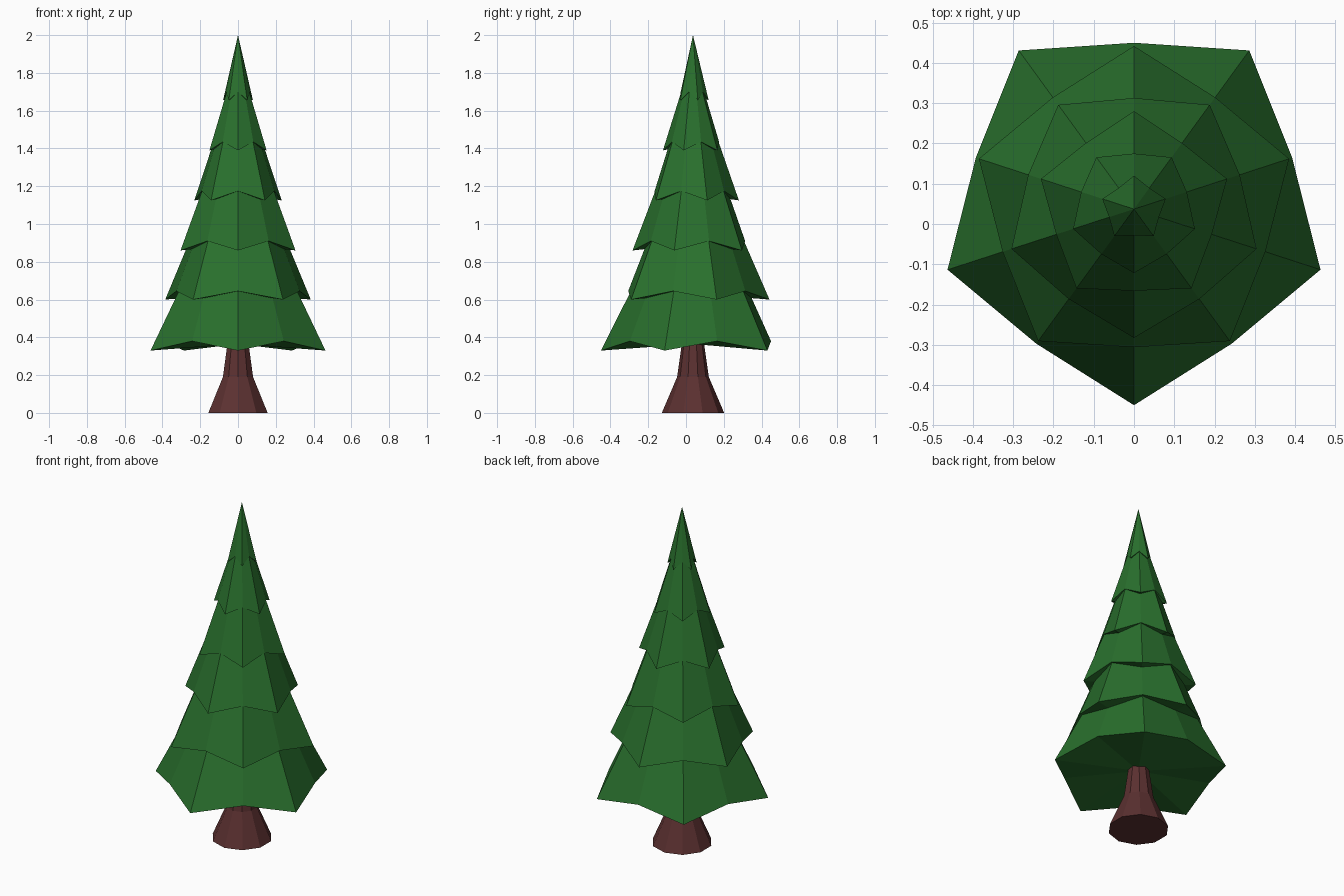
import bpy, bmesh
from math import sin, cos, pi

if "Cube" in bpy.data.objects:
    bpy.data.objects.remove(bpy.data.objects["Cube"])

CY = 0.037   # the tree axis sits slightly behind the origin
SIDES = 10


def material(name, rgb):
    m = bpy.data.materials.new(name)
    m.diffuse_color = (*rgb, 1)
    m.use_nodes = True
    m.node_tree.nodes["Principled BSDF"].inputs["Base Color"].default_value = m.diffuse_color
    return m


def build(name, bm, mat):
    bmesh.ops.recalc_face_normals(bm, faces=bm.faces)
    me = bpy.data.meshes.new(name)
    bm.to_mesh(me)
    bm.free()
    me.materials.append(mat)
    ob = bpy.data.objects.new(name, me)
    bpy.context.collection.objects.link(ob)
    return ob


def ring(bm, radii, heights, start):
    # ten-sided ring alternating between two radii and two heights
    verts = []
    for i in range(SIDES):
        a = start + i * 2 * pi / SIDES
        r, z = radii[i % 2], heights[i % 2]
        verts.append(bm.verts.new((r * cos(a), CY + r * sin(a), z)))
    return verts


def fan(bm, loop, z):
    centre = bm.verts.new((0, CY, z))
    for i in range(SIDES):
        bm.faces.new((loop[i], loop[(i + 1) % SIDES], centre))


green = material("needles", (0.022, 0.16, 0.026))
brown = material("bark", (0.105, 0.03, 0.03))

# Foliage tiers: tip radius, notch radius, tip height, notch height, apex height
tiers = [
    (0.487, 0.413, 0.33, 0.38, 1.30),
    (0.405, 0.343, 0.60, 0.645, 1.53),
    (0.320, 0.276, 0.86, 0.91, 1.70),
    (0.243, 0.203, 1.125, 1.175, 1.825),
    (0.159, 0.138, 1.39, 1.435, 1.90),
    (0.083, 0.065, 1.655, 1.70, 2.00),
]
for k, (r1, r2, z1, z2, top) in enumerate(tiers):
    bm = bmesh.new()
    # each tier is turned half a point from the one below
    loop = ring(bm, (r1, r2), (z1, z2), -pi / 2 if k % 2 == 0 else pi / 2)
    fan(bm, loop, top)
    fan(bm, loop, (z1 + z2) / 2 + 0.01)   # underside
    build(f"foliage_tier_{k + 1}", bm, green)

# Trunk with flared foot
bm = bmesh.new()
loops = [ring(bm, (r, r), (z, z), -pi / 2)
         for r, z in ((0.165, 0), (0.084, 0.19), (0.054, 0.40))]
for lo, hi in zip(loops, loops[1:]):
    for i in range(SIDES):
        j = (i + 1) % SIDES
        bm.faces.new((lo[i], lo[j], hi[j], hi[i]))
bm.faces.new(loops[0])
bm.faces.new(loops[-1])
build("trunk", bm, brown)
